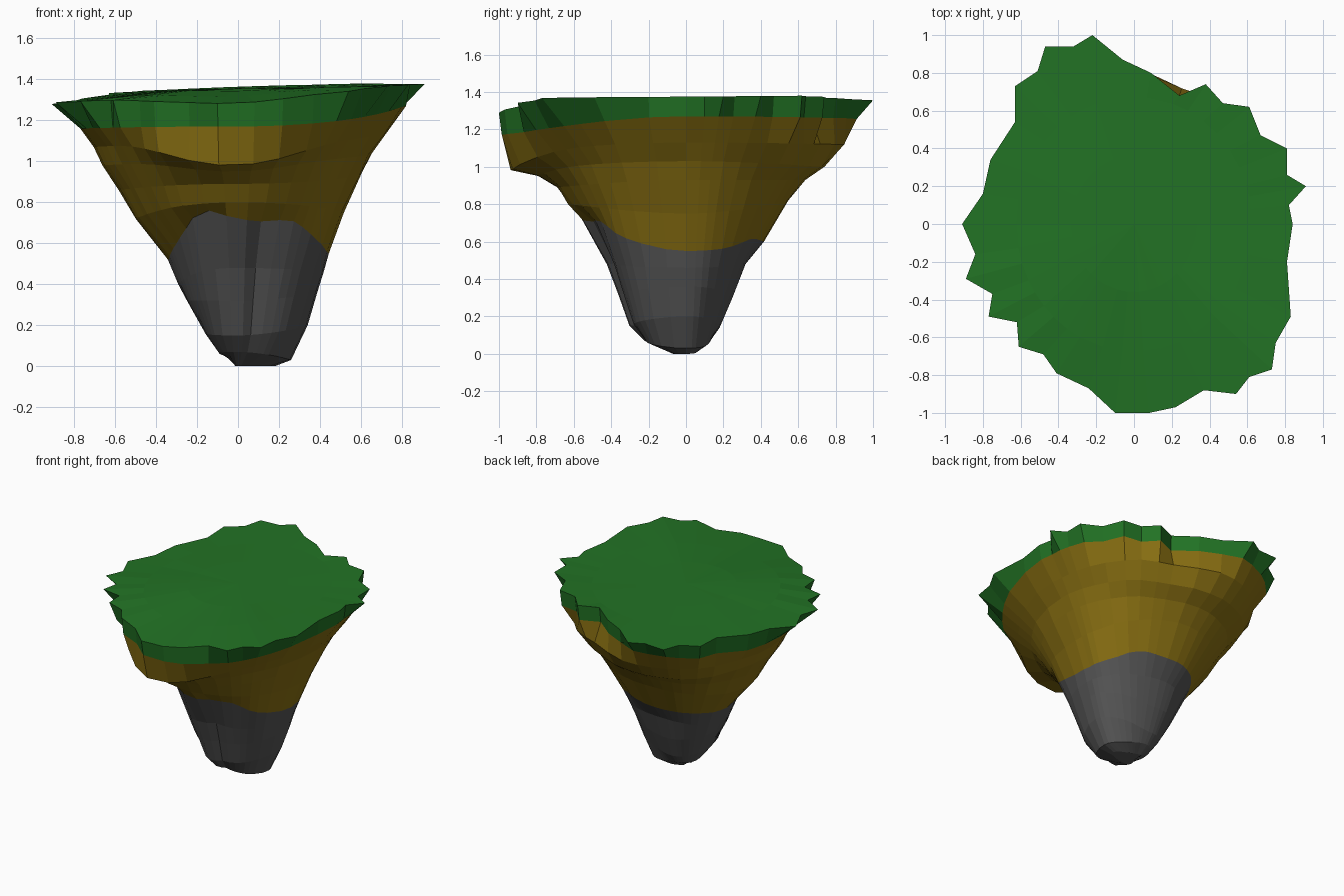
import bpy, bmesh, math, random

if "Cube" in bpy.data.objects:
    bpy.data.objects.remove(bpy.data.objects["Cube"])
random.seed(4)

# Jagged grass rim seen from above, counter-clockwise
RIM = [(.84, 0), (.82, .1), (.91, .2), (.81, .26), (.81, .4), (.67, .47), (.61, .62), (.47, .64),
       (.38, .74), (.24, .68), (.09, .80), (-.06, .87), (-.22, 1), (-.32, .94), (-.47, .94),
       (-.51, .81), (-.63, .73), (-.63, .54), (-.76, .34), (-.80, .16), (-.91, 0), (-.84, -.16),
       (-.89, -.29), (-.75, -.37), (-.77, -.49), (-.62, -.52), (-.61, -.65), (-.48, -.69),
       (-.41, -.79), (-.24, -.87), (-.10, -1), (.08, -1), (.22, -.97), (.37, -.88), (.54, -.90),
       (.61, -.81), (.73, -.77), (.75, -.63), (.83, -.49), (.81, -.2)]
ANGLES = [math.atan2(y, x) % (2 * math.pi) for x, y in RIM]
# Rim height every 45 degrees, starting at the right
RIM_Z = [1.375, 1.38, 1.365, 1.33, 1.28, 1.30, 1.28, 1.37]

# Silhouette rings from the tip up: (radius, height) to the right, back, left, front
RINGS = [
    [(.18, .00), (.06, .02), (.02, .03), (.07, .00)],
    [(.26, .03), (.13, .07), (.09, .06), (.23, .07)],
    [(.34, .20), (.18, .14), (.16, .16), (.31, .15)],
    [(.39, .36), (.25, .30), (.25, .32), (.37, .32)],
    [(.42, .46), (.32, .48), (.29, .40), (.43, .48)],
    [(.44, .55), (.42, .60), (.34, .52), (.57, .71)],
    [(.52, .75), (.55, .82), (.50, .72), (.63, .80)],
    [(.60, .93), (.64, .93), (.58, .86), (.69, .89)],
    [(.65, 1.03), (.75, 1.0), (.66, .98), (.75, 1.0)],
    [(.72, 1.13), (.85, 1.12), (.70, 1.07), (.86, 1.09)],
    [(.82, 1.27), (.93, 1.26), (.77, 1.16), (.99, 1.17)],
]
LIP = {8: (.05, -.05), 9: (.08, -.11)}   # front overhang: extra radius, height


def bump(a, degrees, width):
    return math.exp(-((a - math.radians(degrees)) / width) ** 2)


def ring_points(i):
    """Blend the four silhouettes into one closed ring."""
    pts, level = [], i / (len(RINGS) - 1)
    for j, a in enumerate(ANGLES):
        q = int(a // (math.pi / 2)) % 4
        t = a - q * math.pi / 2
        (ra, za), (rb, zb) = RINGS[i][q], RINGS[i][(q + 1) % 4]
        c, s = math.cos(t), math.sin(t)
        r = 1 / math.sqrt((c / ra) ** 2 + (s / rb) ** 2)
        z = za * c * c + zb * s * s
        # fuller back left corner, slimmer others
        r *= 1 + level * (.07 * bump(a, 128, .4) - .03 * bump(a, 225, .4))
        r *= 1 - .11 * level ** 3 * bump(a, 72, .3)
        if 1 <= i <= 5:   # crease in the front of the rock
            r *= 1 - .10 * bump(a, 284, .16) + .04 * bump(a, 315, .3)
        if i == 5:        # wavy border between rock and soil
            z += .07 * bump(a, 250, .25) + .04 * bump(a, 300, .2) + .03 * bump(a, 55, .3)
        if i in LIP:
            dr, dz = LIP[i]
            r += dr * bump(a, 268, .45)
            z += dz * bump(a, 268, .45)
        if 0 < i < 10:
            r *= 1 + random.uniform(-.008, .008)
        if i == 10:       # stay under the grass
            r = min(r, math.hypot(*RIM[j]) * .985)
        pts.append((r * math.cos(a), r * math.sin(a), z))
    return pts


def top_points(scale):
    """Ring of the uneven grass surface, rising to a plateau in the middle."""
    pts = []
    for (x, y), a in zip(RIM, ANGLES):
        u = a / (math.pi / 4)
        k = int(u) % 8
        f = u - int(u)
        rim = RIM_Z[k] * (1 - f) + RIM_Z[(k + 1) % 8] * f
        if scale < 1:     # even out the spikes away from the edge
            x, y = .83 * math.cos(a), .9 * math.sin(a)
        w = scale ** 2
        pts.append((x * scale, y * scale, rim * w + 1.355 * (1 - w)))
    return pts


def loft(name, rings, color, cap_bottom=False, cap_top=None):
    bm = bmesh.new()
    rows = [[bm.verts.new(p) for p in ring] for ring in rings]
    n = len(RIM)
    for lo, hi in zip(rows, rows[1:]):
        for j in range(n):
            k = (j + 1) % n
            bm.faces.new((lo[j], lo[k], hi[k], hi[j]))
    if cap_bottom:
        bm.faces.new(rows[0][::-1])
    if cap_top:
        centre = bm.verts.new(cap_top)
        for j in range(n):
            bm.faces.new((rows[-1][j], rows[-1][(j + 1) % n], centre))
    mesh = bpy.data.meshes.new(name)
    bm.to_mesh(mesh)
    bm.free()
    mat = bpy.data.materials.new(name + "_color")
    mat.diffuse_color = color
    mat.use_nodes = True
    mat.node_tree.nodes["Principled BSDF"].inputs["Base Color"].default_value = mat.diffuse_color
    mesh.materials.append(mat)
    obj = bpy.data.objects.new(name, mesh)
    bpy.context.collection.objects.link(obj)
    return obj


body = [ring_points(i) for i in range(len(RINGS))]

# Rocky tip, soil cone and grass slab share their border rings
loft("rock_base", body[:6], (.09, .09, .09, 1), cap_bottom=True)
loft("soil_body", body[5:], (.25, .16, .006, 1))
loft("grass_top", [body[-1], top_points(1), top_points(.75), top_points(.4)],
     (.016, .17, .018, 1), cap_top=(0, 0, 1.355))
